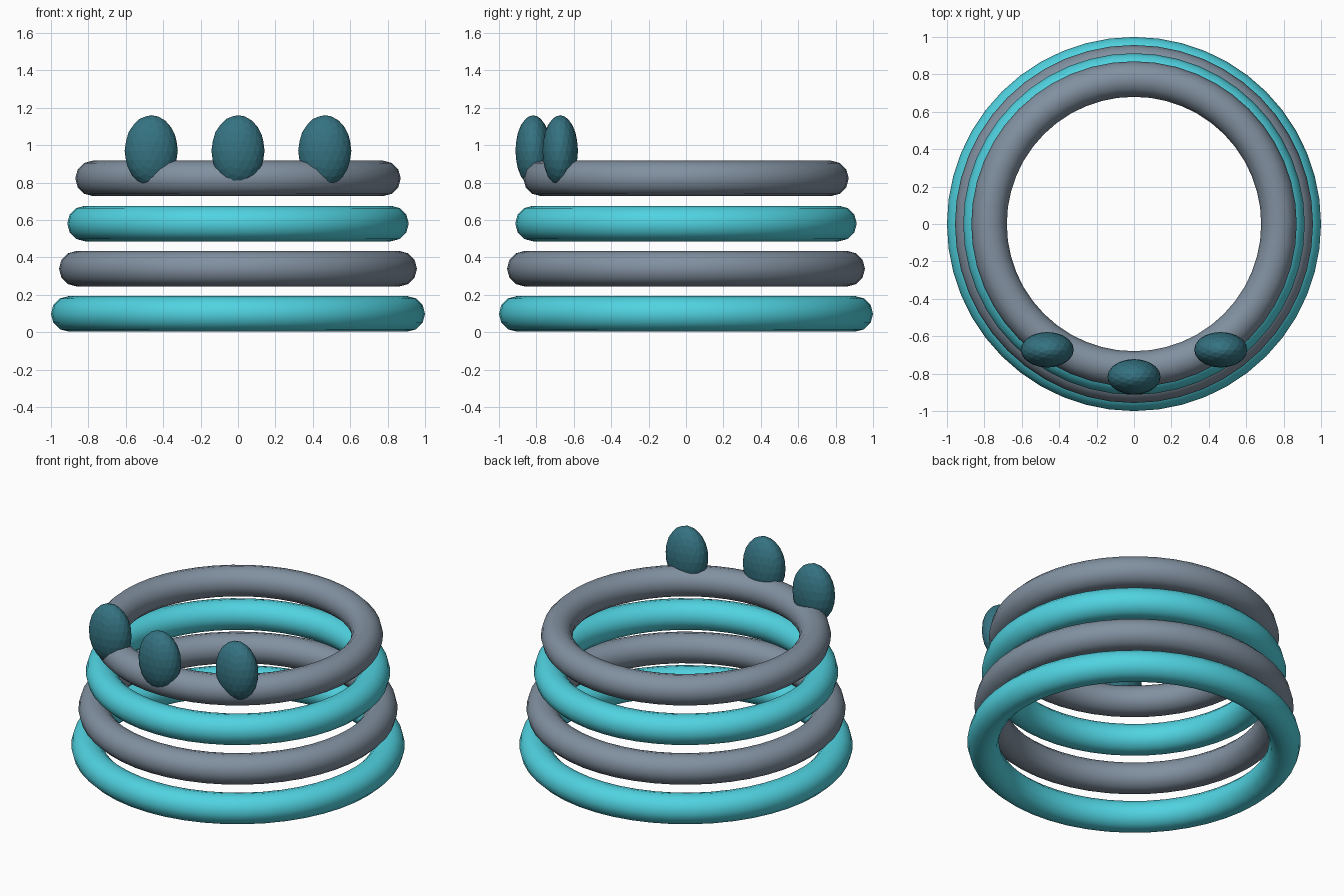
import bpy
from math import sin, cos, radians

if "Cube" in bpy.data.objects:
    bpy.data.objects.remove(bpy.data.objects["Cube"])


def material(name, rgb):
    m = bpy.data.materials.new(name)
    m.diffuse_color = (*rgb, 1)
    m.use_nodes = True
    m.node_tree.nodes["Principled BSDF"].inputs["Base Color"].default_value = m.diffuse_color
    return m


teal = material("teal", (0.08, 0.65, 0.75))
slate = material("slate", (0.22, 0.28, 0.35))
dark_teal = material("dark_teal", (0.035, 0.17, 0.22))

TUBE = 0.095

# Four stacked rings, shrinking slightly towards the top
for i, outer in enumerate((1.0, 0.957, 0.913, 0.87)):
    bpy.ops.mesh.primitive_torus_add(
        major_radius=outer - TUBE, minor_radius=TUBE,
        major_segments=48, minor_segments=12,
        location=(0, 0, 0.098 + 0.2415 * i))
    ring = bpy.context.object
    ring.name = f"ring_{i + 1}"
    ring.data.materials.append(slate if i % 2 else teal)
    bpy.ops.object.shade_smooth()

# Three faceted egg-shaped beads along the front of the top ring
for name, deg in (("left", -34.6), ("middle", 0), ("right", 34.6)):
    a = radians(deg)
    bpy.ops.mesh.primitive_ico_sphere_add(
        subdivisions=3, radius=1,
        location=(0.817 * sin(a), -0.817 * cos(a), 0.97))
    bead = bpy.context.object
    bead.name = f"bead_{name}"
    bead.scale = (0.142, 0.095, 0.19)
    bpy.ops.object.transform_apply(location=False, rotation=False, scale=True)
    bead.data.materials.append(dark_teal)
